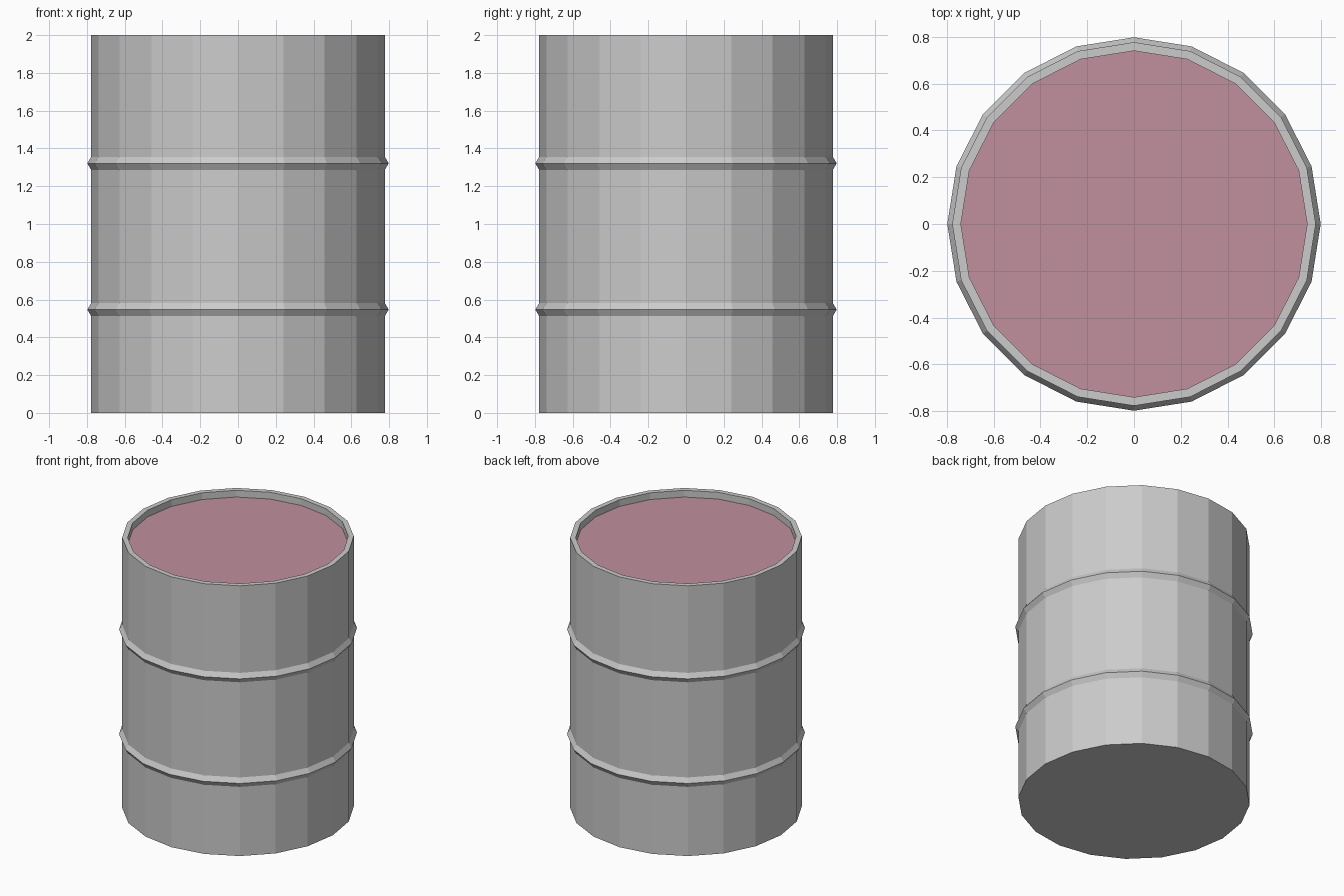
import bpy, bmesh
from math import cos, sin, tau

if "Cube" in bpy.data.objects:
    bpy.data.objects.remove(bpy.data.objects["Cube"])

SIDES = 20


def lathe(name, profile):
    """Revolve (radius, z) points round z, capping both ends."""
    bm = bmesh.new()
    rings = [[bm.verts.new((r * cos(tau * i / SIDES), r * sin(tau * i / SIDES), z))
              for i in range(SIDES)] for r, z in profile]
    for a, b in zip(rings, rings[1:]):
        for i in range(SIDES):
            j = (i + 1) % SIDES
            bm.faces.new((a[i], a[j], b[j], b[i]))
    bm.faces.new(rings[0][::-1])
    lid = bm.faces.new(rings[-1])
    lid.material_index = 1
    mesh = bpy.data.meshes.new(name)
    bm.to_mesh(mesh)
    bm.free()
    obj = bpy.data.objects.new(name, mesh)
    bpy.context.collection.objects.link(obj)
    return obj


# Drum wall with two raised hoops, flat rim and recessed lid
R, HOOP_R, HALF = 0.777, 0.798, 0.035
profile = [(R, 0)]
for z in (0.547, 1.321):
    profile += [(R, z - HALF), (HOOP_R, z), (R, z + HALF)]
profile += [(R, 2), (0.74, 2), (0.74, 1.95)]
barrel = lathe("barrel", profile)

# Grey shell, dusky red lid
shell = bpy.data.materials.new("shell_grey")
shell.diffuse_color = (0.8, 0.8, 0.8, 1)
shell.use_nodes = True
shell.node_tree.nodes["Principled BSDF"].inputs["Base Color"].default_value = shell.diffuse_color
red = bpy.data.materials.new("lid_red")
red.diffuse_color = (0.53, 0.28, 0.34, 1)
red.use_nodes = True
red.node_tree.nodes["Principled BSDF"].inputs["Base Color"].default_value = red.diffuse_color
barrel.data.materials.append(shell)
barrel.data.materials.append(red)
